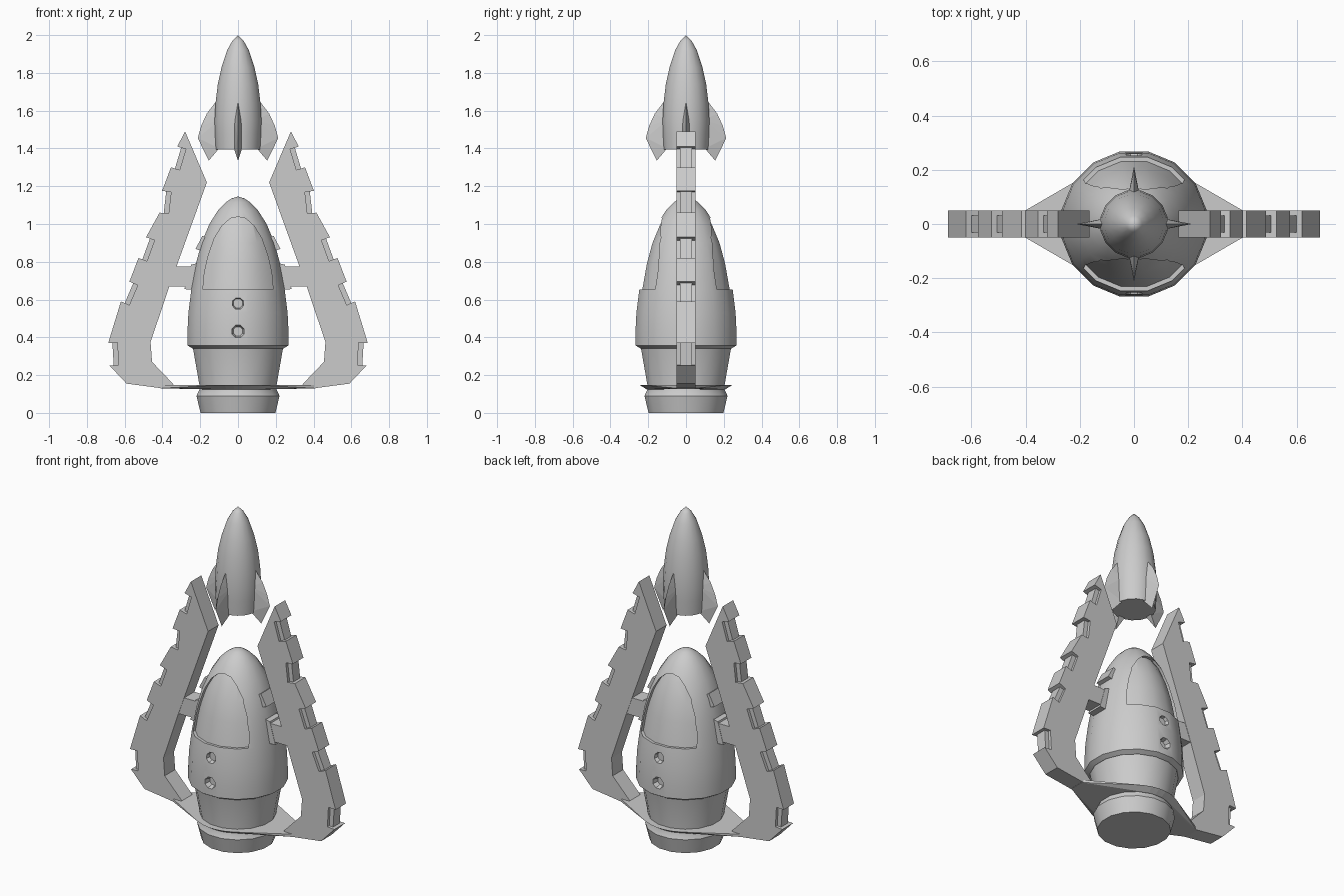
import bpy, bmesh, math
from mathutils import Vector, Matrix

if "Cube" in bpy.data.objects:
    bpy.data.objects.remove(bpy.data.objects["Cube"])

SEG = 16


def finish(bm, name, smooth=None):
    bmesh.ops.recalc_face_normals(bm, faces=bm.faces[:])
    me = bpy.data.meshes.new(name)
    bm.to_mesh(me)
    bm.free()
    ob = bpy.data.objects.new(name, me)
    bpy.context.collection.objects.link(ob)
    if smooth:
        shade(ob, smooth)
    return ob


def activate(ob):
    bpy.ops.object.select_all(action='DESELECT')
    ob.select_set(True)
    bpy.context.view_layer.objects.active = ob


def shade(ob, deg):
    activate(ob)
    bpy.ops.object.shade_smooth_by_angle(angle=math.radians(deg))


def lathe(name, profile, smooth=None):
    """Closed solid of revolution from (radius, z) points."""
    bm = bmesh.new()
    rings = []
    for r, z in profile:
        if r == 0:
            rings.append([bm.verts.new((0, 0, z))] * SEG)
        else:
            angs = [(i + .5) * math.tau / SEG for i in range(SEG)]
            rings.append([bm.verts.new((r * 1.01 * math.cos(a), r * 1.01 * math.sin(a), z)) for a in angs])
    for lo, hi in zip(rings, rings[1:]):
        for i in range(SEG):
            j = (i + 1) % SEG
            quad = list(dict.fromkeys((lo[i], lo[j], hi[j], hi[i])))
            bm.faces.new(quad)
    for ring in (rings[0], rings[-1]):
        if ring[0] is not ring[1]:
            bm.faces.new(ring)
    return finish(bm, name, smooth)


def slab(bm, pts, half, sx=1):
    """Extrude an (x, z) outline to y = +-half."""
    f = bm.faces.new([bm.verts.new((sx * x, -half, z)) for x, z in pts])
    ext = bmesh.ops.extrude_face_region(bm, geom=[f])
    bmesh.ops.translate(bm, vec=(0, 2 * half, 0),
                        verts=[v for v in ext['geom'] if isinstance(v, bmesh.types.BMVert)])


def hull(name, pts, matrix=Matrix()):
    bm = bmesh.new()
    for p in pts:
        bm.verts.new(matrix @ Vector(p))
    res = bmesh.ops.convex_hull(bm, input=bm.verts[:])
    bmesh.ops.dissolve_limit(bm, angle_limit=.02, verts=bm.verts[:], edges=bm.edges[:])
    return finish(bm, name)


def cut(ob, cutter):
    mod = ob.modifiers.new("cut", 'BOOLEAN')
    mod.operation = 'DIFFERENCE'
    mod.solver = 'EXACT'
    mod.object = cutter
    activate(ob)
    bpy.ops.object.modifier_apply(modifier=mod.name)
    bpy.data.objects.remove(cutter)


# Hull: lower engine, skirt and ogive capsule
lathe("engine_base", [(.2, 0), (.222, .09), (.205, .125), (.205, .14), (.242, .35)], 30)
capsule_profile = [(.245, .342), (.27, .357), (.27, .43), (.265, .53), (.25, .65), (.225, .79), (.195, .9),
                   (.153, 1.0), (.105, 1.075), (.065, 1.115), (.035, 1.135), (0, 1.146)]
capsule = lathe("capsule", capsule_profile)

# Recessed arched panels, front and back
half_arch = [(.186, .652), (.178, .74), (.158, .83), (.125, .925), (.085, .99), (.04, 1.03)]
bm = bmesh.new()
slab(bm, half_arch + [(0, 1.038)] + [(-x, z) for x, z in reversed(half_arch)], .5)
panel_cutter = finish(bm, "panel_cutter")
inner = lathe("panel_inner", [(max(r - .016, 0), z - (.016 if r == 0 else 0)) for r, z in capsule_profile])
cut(panel_cutter, inner)
cut(capsule, panel_cutter)

# Octagonal portholes, front and back
for s in (1, -1):
    for z in (.58, .432):
        bm = bmesh.new()
        m = (Matrix.Translation((0, s * .265, z)) @ Matrix.Rotation(-s * math.pi / 2, 4, 'X')
             @ Matrix.Rotation(math.pi / 8, 4, 'Z'))
        bmesh.ops.create_cone(bm, cap_ends=True, segments=8, radius1=.026, radius2=.044, depth=.06, matrix=m)
        cut(capsule, finish(bm, "porthole_cutter"))
shade(capsule, 28)

# Base plate stretched out to both arms
ring = [((i + .5) * math.tau / 32) for i in range(32)]
plate = [(r * math.cos(a), r * math.sin(a), z) for r, z in ((.245, .147), (.21, .125)) for a in ring]
plate += [(sx * .41, sy * .045, z) for sx in (1, -1) for sy in (1, -1) for z in (.13, .147)]
hull("base_plate", plate)

# Toothed side arms: outer edge is a list of teeth (top, bottom)
teeth = [((.28, 1.49), (.322, 1.41)), ((.355, 1.3), (.402, 1.175)), ((.415, 1.06), (.487, .93)),
         ((.527, .82), (.575, .695)), ((.62, .59), (.687, .37)), ((.68, .25), (.59, .155))]
inner_edge = [(.4, .13), (.34, .15), (.455, .27), (.463, .376), (.39, .59), (.36, .68), (.165, 1.22)]
for sx, side in ((1, "right"), (-1, "left")):
    bm = bmesh.new()
    outline = []
    for i, (top, bot) in enumerate(teeth):
        outline += [top, bot]
        if i + 1 < len(teeth):
            a, b = Vector(bot), Vector(teeth[i + 1][0])
            d = (b - a).normalized()
            n = Vector((d.y, -d.x))
            outline += [tuple(a + n * .048), tuple(b + n * .048)]
            # narrower block at the bottom of each notch
            slab(bm, [a + n * .06, a + n * .022, b + n * .022, b + n * .06], .032, sx)
    slab(bm, outline + inner_edge, .05, sx)
    finish(bm, side + "_arm")
    # Strut to the hull and small ribs on the hull side
    bm = bmesh.new()
    slab(bm, [(.2, .67), (.365, .67), (.33, .775), (.2, .775)], .048, sx)
    slab(bm, [(.13, .91), (.188, .938), (.225, .868), (.15, .845)], .05, sx)
    slab(bm, [(.18, .83), (.225, .79), (.248, .785), (.284, .655), (.2, .65)], .05, sx)
    finish(bm, side + "_strut")

# Small rocket above
lathe("top_rocket", [(.118, 1.395), (.123, 1.48), (.125, 1.55), (.12, 1.64), (.108, 1.74), (.088, 1.83),
                     (.058, 1.92), (.03, 1.97), (0, 2.0)], 35)
fin = [(.115, 0, 1.65), (.165, 0, 1.585), (.195, 0, 1.52), (.213, 0, 1.455), (.155, 0, 1.335)]
fin += [(.1, s * .022, z) for s in (1, -1) for z in (1.4, 1.55)]
for k in range(4):
    hull("rocket_fin_%d" % (k + 1), fin, Matrix.Rotation(k * math.pi / 2, 4, 'Z'))
